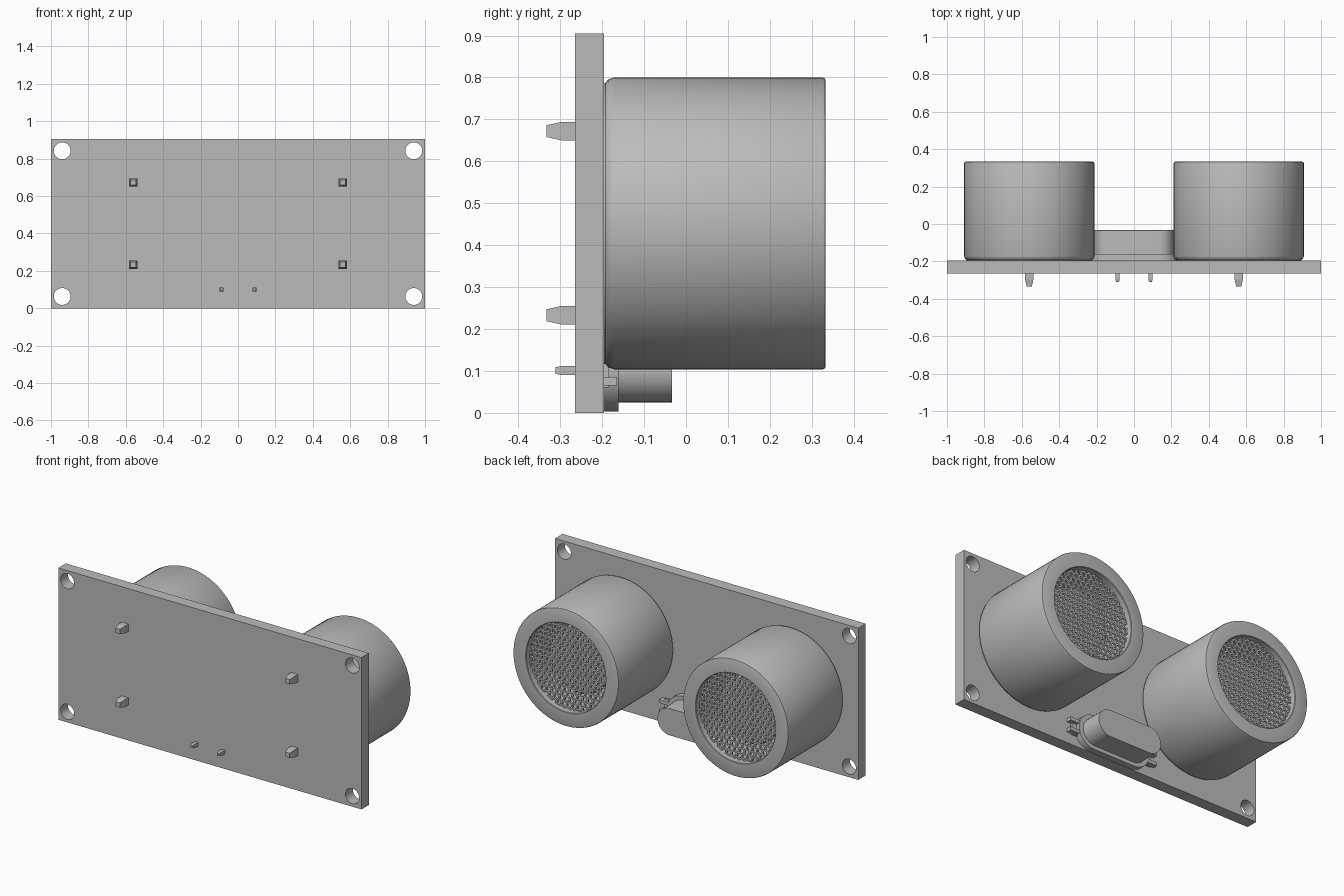
import bpy, bmesh, math
from mathutils import Vector

default = bpy.data.objects.get("Cube")
if default:
    bpy.data.objects.remove(default, do_unlink=True)

grey = bpy.data.materials.new("plain_grey")
grey.use_nodes = True
COLOUR = (0.5, 0.5, 0.5, 1)
grey.diffuse_color = COLOUR
grey.node_tree.nodes["Principled BSDF"].inputs["Base Color"].default_value = COLOUR

BOARD_FRONT, BOARD_BACK = -0.265, -0.195


def finish(bm, name, smooth=True):
    """Turn a bmesh into a named grey object with crisp edges kept sharp."""
    bmesh.ops.remove_doubles(bm, verts=bm.verts, dist=1e-5)
    bmesh.ops.recalc_face_normals(bm, faces=bm.faces)
    mesh = bpy.data.meshes.new(name)
    bm.to_mesh(mesh)
    bm.free()
    mesh.materials.append(grey)
    if smooth:
        mesh.shade_smooth()
        mesh.set_sharp_from_angle(angle=math.radians(35))
    obj = bpy.data.objects.new(name, mesh)
    bpy.context.collection.objects.link(obj)
    return obj


def arc(cx, cz, r, start, end, n):
    return [(cx + r * math.cos(start + (end - start) * i / n),
             cz + r * math.sin(start + (end - start) * i / n)) for i in range(n + 1)]


def plate(name, loops, y0, y1):
    """Extrude an outline in xz, with optional hole loops, from y0 to y1."""
    bm = bmesh.new()
    edges = []
    for loop in loops:
        vs = [bm.verts.new((x, y0, z)) for x, z in loop]
        edges += [bm.edges.new((vs[i - 1], vs[i])) for i in range(len(vs))]
    bmesh.ops.triangle_fill(bm, edges=edges, use_beauty=True, normal=(0, -1, 0))
    ext = bmesh.ops.extrude_face_region(bm, geom=bm.faces[:], use_keep_orig=True)
    moved = [g for g in ext["geom"] if isinstance(g, bmesh.types.BMVert)]
    bmesh.ops.translate(bm, verts=moved, vec=(0, y1 - y0, 0))
    return finish(bm, name)


def lathe(name, profile, cx, cz, segments=96):
    """Spin (radius, y) points about an axis along y."""
    bm = bmesh.new()
    vs = [bm.verts.new((cx + r, y, cz)) for r, y in profile]
    edges = [bm.edges.new(pair) for pair in zip(vs, vs[1:])]
    bmesh.ops.spin(bm, geom=vs + edges, cent=(cx, 0, cz), axis=(0, 1, 0),
                   angle=math.tau, steps=segments, use_merge=True)
    return finish(bm, name)


def pin(name, x, z, half, tip_half, shoulder, tip):
    """Square solder pin with a tapered end."""
    bm = bmesh.new()
    rings = []
    for y, h in ((BOARD_FRONT + 0.01, half), (shoulder, half), (tip, tip_half)):
        rings.append([bm.verts.new((x + sx * h, y, z + sz * h))
                      for sx, sz in ((-1, -1), (1, -1), (1, 1), (-1, 1))])
    for a, b in zip(rings, rings[1:]):
        for i in range(4):
            bm.faces.new((a[i - 1], a[i], b[i], b[i - 1]))
    bm.faces.new(rings[0])
    bm.faces.new(rings[-1])
    return finish(bm, name, smooth=False)


def grille(name, cx, cz, y, radius, pitch=0.034, hole=0.014):
    """Honeycomb screen: one hexagonal ring per cell, then thickness."""
    bm = bmesh.new()
    outer = pitch / math.sqrt(3)
    n = int(radius / pitch) + 3
    for row in range(-n, n + 1):
        for col in range(-n, n + 1):
            x = (col + 0.5 * (row % 2)) * pitch
            z = row * pitch * math.sqrt(3) / 2
            if math.hypot(x, z) > radius + pitch:
                continue
            rings = [[bm.verts.new((cx + x + r * math.sin(k * math.pi / 3), y,
                                    cz + z + r * math.cos(k * math.pi / 3)))
                      for k in range(6)] for r in (outer, hole)]
            a, b = rings
            for k in range(6):
                bm.faces.new((a[k - 1], a[k], b[k], b[k - 1]))
    obj = finish(bm, name, smooth=False)
    solid = obj.modifiers.new("thickness", "SOLIDIFY")
    solid.thickness = 0.012
    solid.offset = 0
    return obj


def stadium(half_length, half_height, cz):
    c = half_length - half_height
    return (arc(c, cz, half_height, -math.pi / 2, math.pi / 2, 20)
            + arc(-c, cz, half_height, math.pi / 2, 1.5 * math.pi, 20))


def rect(x0, x1, z0, z1):
    return [(x0, z0), (x1, z0), (x1, z1), (x0, z1)]


def soften(obj, width):
    bevel = obj.modifiers.new("rounded_edges", "BEVEL")
    bevel.width = width
    bevel.segments = 3
    bevel.limit_method = "ANGLE"
    bevel.angle_limit = math.radians(50)


# Circuit board with four mounting holes
holes = [arc(sx * 0.94, z, 0.045, 0, math.tau, 40)[:-1]
         for sx in (-1, 1) for z in (0.063, 0.842)]
plate("circuit_board", [rect(-1, 1, 0, 0.905)] + holes, BOARD_FRONT, BOARD_BACK)

# Two transducers: cup housing, inner disc, screen and pins
HOUSING = [(0, -0.2), (0.335, -0.2), (0.335, -0.192), (0.343, -0.186), (0.348, -0.172),
           (0.348, 0.326), (0.346, 0.331), (0.341, 0.333), (0.265, 0.333),
           (0.262, 0.33), (0.262, -0.1), (0, -0.1)]
INNER = [(0, -0.11), (0.2, -0.11), (0.2, 0.2), (0.19, 0.21), (0, 0.21)]
for side, sx in (("left", 1), ("right", -1)):
    cx, cz = sx * 0.56, 0.452
    lathe(side + "_housing", HOUSING, cx, cz)
    lathe(side + "_inner_disc", INNER, cx, cz, 64)
    grille(side + "_screen", cx, cz, 0.295, 0.262)
    for level, z in (("lower", 0.233), ("upper", 0.672)):
        pin(f"{side}_{level}_pin", cx, z, 0.022, 0.014, -0.297, -0.333)

# Oscillator can on its flange, with a thin spacer and end clips
CAN_Z = 0.105
plate("oscillator_spacer", [rect(-0.27, 0.27, 0.06, 0.15)], BOARD_BACK - 0.005, -0.185)
soften(plate("oscillator_flange", [stadium(0.24, 0.102, CAN_Z)], BOARD_BACK - 0.005, -0.161), 0.006)
soften(plate("oscillator_can", [stadium(0.212, 0.08, CAN_Z)], -0.17, -0.033), 0.008)
for side, sx in (("left", 1), ("right", -1)):
    for level, z in (("lower", 0.065), ("upper", 0.125)):
        x0, x1 = sorted((sx * 0.235, sx * 0.295))
        plate(f"{side}_{level}_clip", [rect(x0, x1, z, z + 0.02)], BOARD_BACK - 0.005, -0.165)
    pin(side + "_oscillator_pin", sx * 0.088, 0.101, 0.011, 0.008, -0.295, -0.311)
